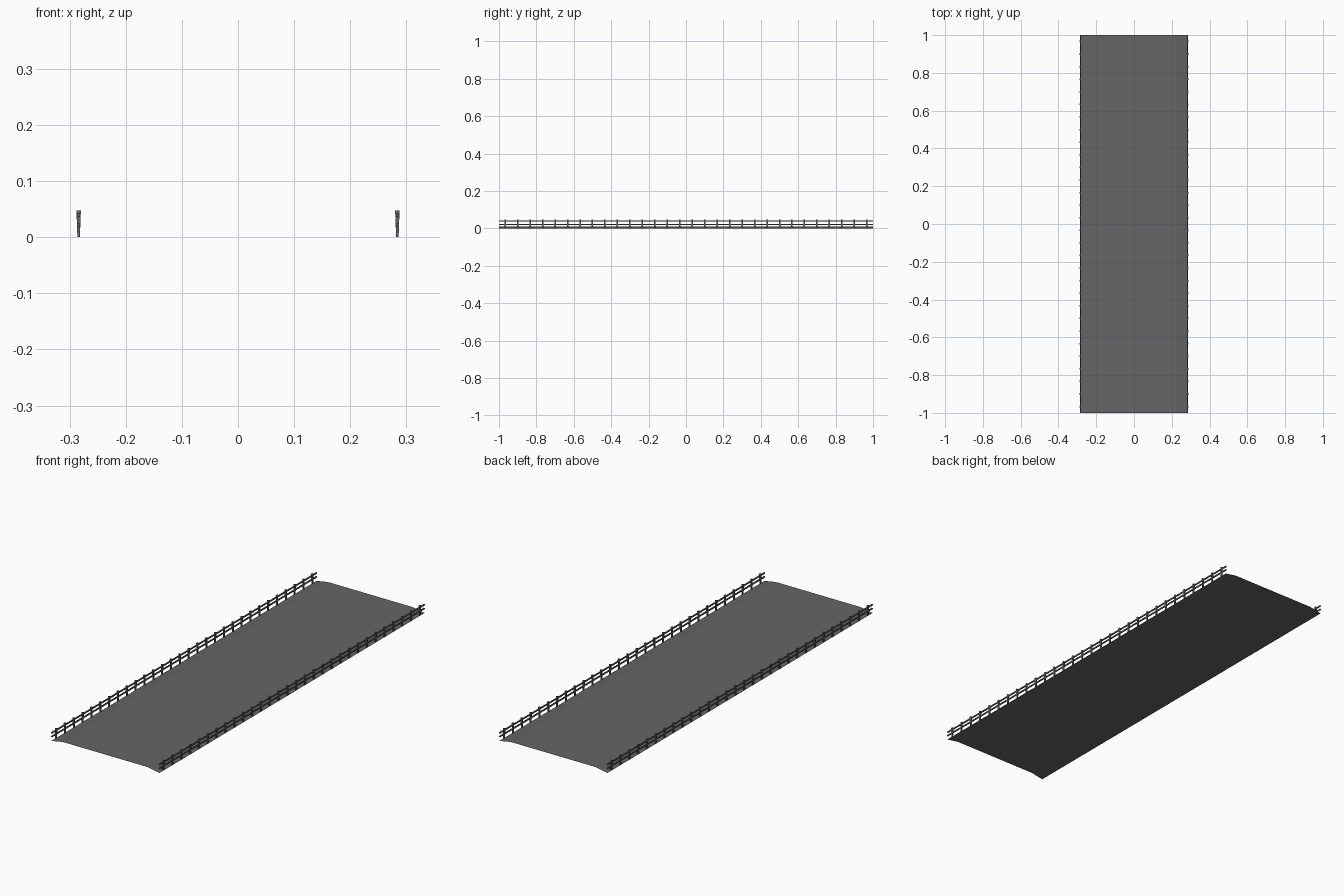
import bpy, bmesh

if "Cube" in bpy.data.objects:
    bpy.data.objects.remove(bpy.data.objects["Cube"])

HALF_LEN = 1.0
RAIL_X = 0.284
POSTS = 30


def make_object(name, bm):
    mesh = bpy.data.meshes.new(name)
    bm.to_mesh(mesh)
    bm.free()
    obj = bpy.data.objects.new(name, mesh)
    bpy.context.collection.objects.link(obj)
    mat = bpy.data.materials.get("dark_grey") or bpy.data.materials.new("dark_grey")
    mat.diffuse_color = (0.13, 0.13, 0.13, 1)
    mat.use_nodes = True
    mat.node_tree.nodes["Principled BSDF"].inputs["Base Color"].default_value = mat.diffuse_color
    mesh.materials.append(mat)
    return obj


def add_box(bm, centre, size, bottom_scale=1.0):
    # box whose lower end can be narrower across x
    verts = bmesh.ops.create_cube(bm, size=1.0)["verts"]
    for v in verts:
        k = bottom_scale if v.co.z < 0 else 1.0
        v.co.x = centre[0] + v.co.x * size[0] * k
        v.co.y = centre[1] + v.co.y * size[1]
        v.co.z = centre[2] + v.co.z * size[2]


# Road: thin open sheet, flat in the middle with sloping shoulders
profile = [(-0.286, 0.0), (-0.225, 0.011), (0.225, 0.011), (0.286, 0.0)]
bm = bmesh.new()
rows = [[bm.verts.new((x, y, z)) for x, z in profile] for y in (-HALF_LEN, HALF_LEN)]
for i in range(len(profile) - 1):
    bm.faces.new((rows[0][i], rows[0][i + 1], rows[1][i + 1], rows[1][i]))
make_object("road_surface", bm)

for side, label in ((-1, "left"), (1, "right")):
    # Tapered fence posts
    bm = bmesh.new()
    step = 2 * HALF_LEN / POSTS
    for i in range(POSTS):
        y = -HALF_LEN + (i + 0.5) * step
        add_box(bm, (side * RAIL_X, y, 0.024), (0.008, 0.008, 0.048), 0.55)
    make_object(label + "_fence_posts", bm)

    # Two long horizontal rails
    for z, part in ((0.021, "lower"), (0.039, "upper")):
        bm = bmesh.new()
        add_box(bm, (side * RAIL_X, 0, z), (0.005, 2 * HALF_LEN, 0.006))
        make_object(f"{label}_{part}_rail", bm)
